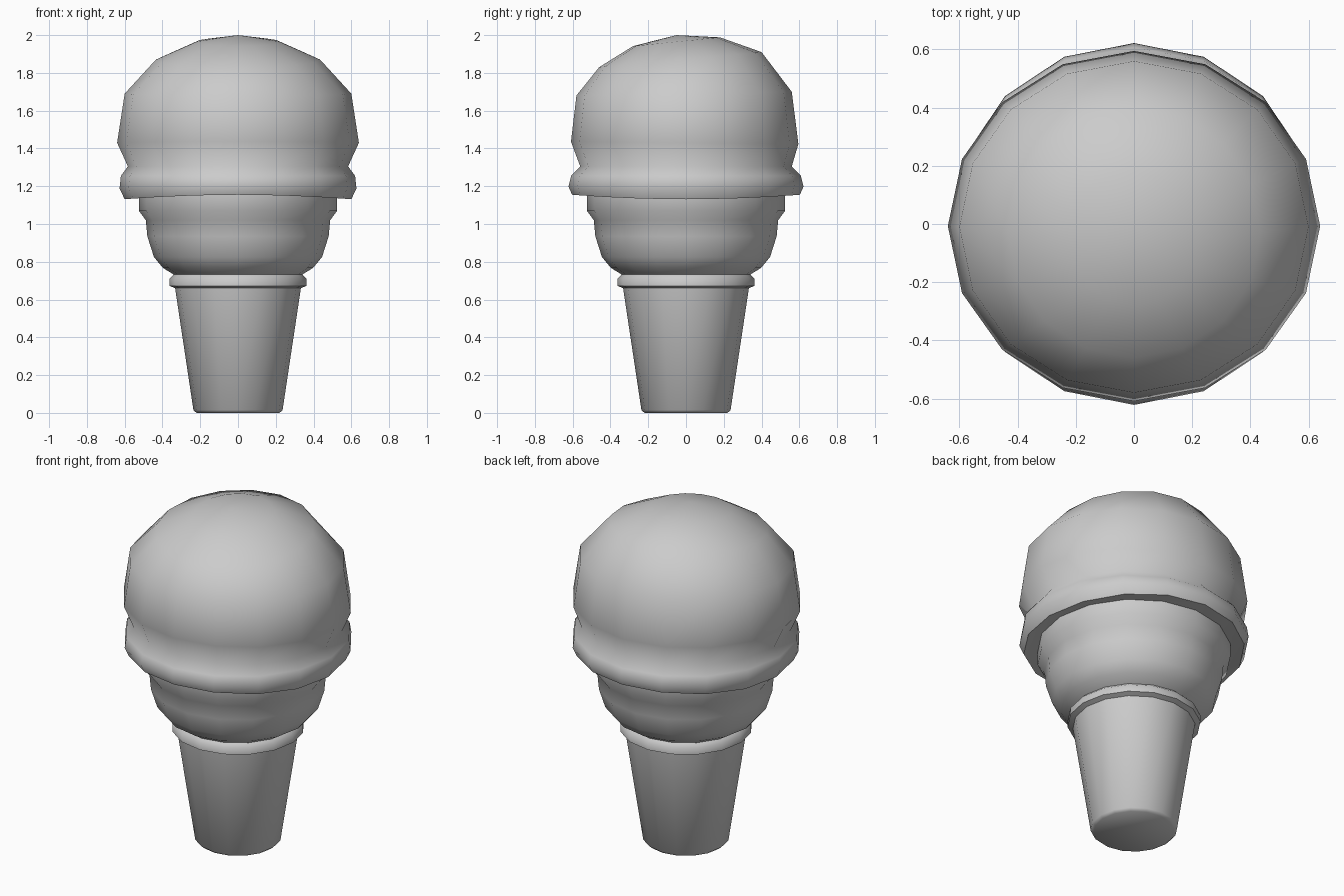
import bpy, bmesh
from math import sin, cos, pi, radians

if "Cube" in bpy.data.objects:
    bpy.data.objects.remove(bpy.data.objects["Cube"])

SIDES = 16


def lathe(name, rings, bottom_cap=True, top=None, angle=50):
    """Skin rings of (rx, ry, z, centre_y, tilt, wave), listed from bottom to top."""
    bm = bmesh.new()
    loops = []
    for rx, ry, z, cy, tilt, wave in rings:
        loop = []
        for i in range(SIDES):
            a = 2 * pi * i / SIDES
            y = ry * sin(a)
            loop.append(bm.verts.new((rx * cos(a), cy + y, z + tilt * y - wave * cos(2 * a))))
        loops.append(loop)
    for lo, hi in zip(loops, loops[1:]):
        for i in range(SIDES):
            j = (i + 1) % SIDES
            bm.faces.new((lo[i], lo[j], hi[j], hi[i]))
    if bottom_cap:
        bm.faces.new(loops[0][::-1])
    if top:
        pole = bm.verts.new(top)
        for i in range(SIDES):
            bm.faces.new((loops[-1][i], loops[-1][(i + 1) % SIDES], pole))
    bmesh.ops.recalc_face_normals(bm, faces=bm.faces)
    mesh = bpy.data.meshes.new(name)
    bm.to_mesh(mesh)
    bm.free()
    ob = bpy.data.objects.new(name, mesh)
    bpy.context.collection.objects.link(ob)
    bpy.ops.object.select_all(action='DESELECT')
    ob.select_set(True)
    bpy.context.view_layer.objects.active = ob
    bpy.ops.object.shade_smooth_by_angle(angle=radians(angle))
    return ob


# Wafer cup: tapered stem, collar band, flared bowl and straight lip
cup = [(0.22, 0.0), (0.236, 0.015), (0.333, 0.66), (0.362, 0.672), (0.362, 0.712),
       (0.34, 0.732), (0.398, 0.768), (0.445, 0.825), (0.48, 0.935),
       (0.488, 1.02), (0.525, 1.07), (0.525, 1.16)]
lathe("wafer_cup", [(r, r, z, 0, 0, 0) for r, z in cup])

# Ice cream: wavy overhanging skirt, pinched neck and slightly tilted dome
scoop = [
    (0.51, 0.51, 1.155, 0, 0, 0.0),
    (0.60, 0.603, 1.143, 0, 0, 0.012),
    (0.627, 0.622, 1.193, 0, 0, 0.005),
    (0.62, 0.608, 1.255, 0, 0, 0.0),
    (0.583, 0.56, 1.305, 0, 0, 0.0),
    (0.64, 0.602, 1.43, -0.007, -0.01, 0.0),
    (0.60, 0.57, 1.69, -0.01, 0.017, 0.0),
    (0.435, 0.43, 1.87, -0.03, 0.093, 0.0),
    (0.22, 0.23, 1.965, -0.05, 0.1, 0.0),
]
lathe("ice_cream_scoop", scoop, top=(0, -0.05, 2.0), angle=65)
